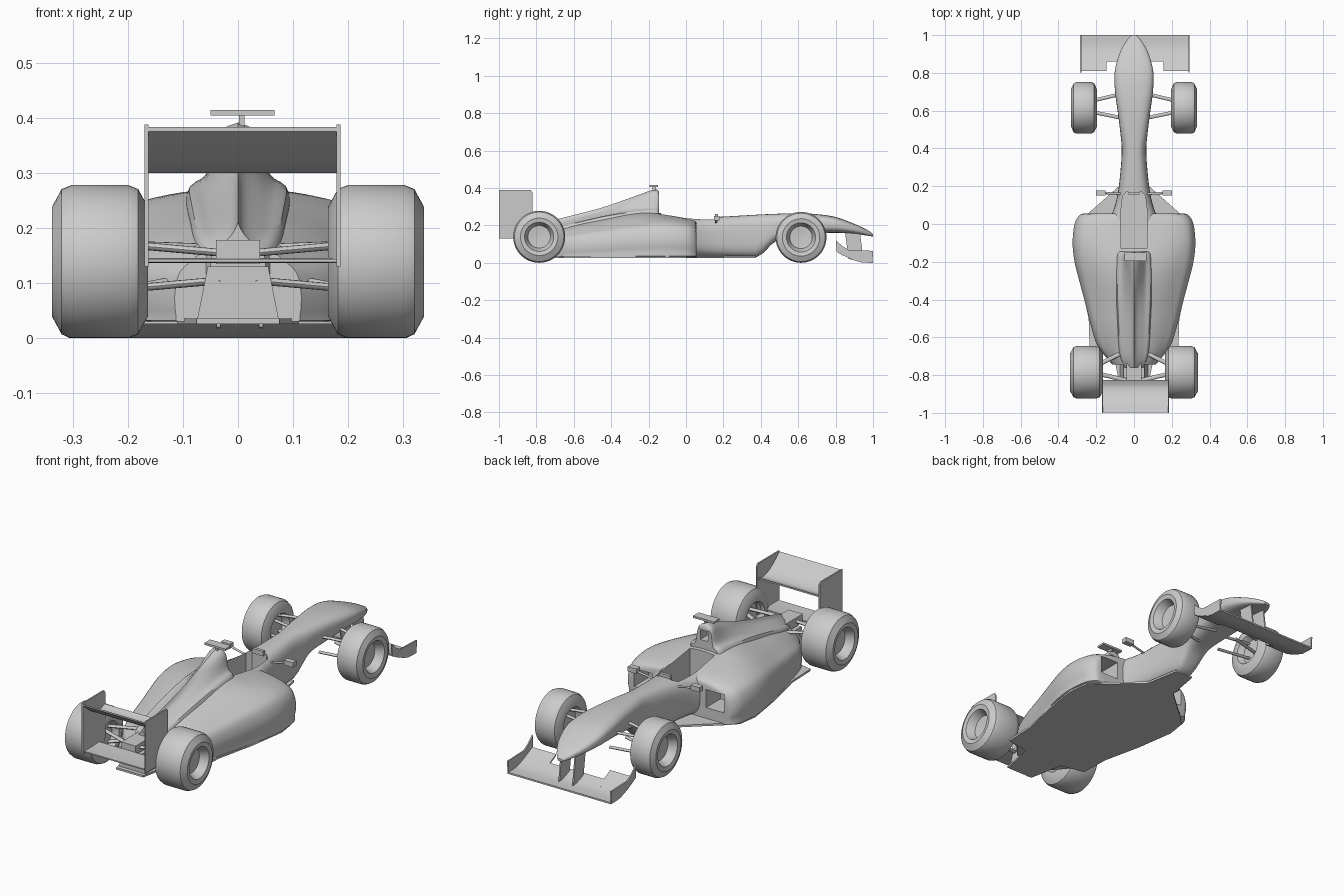
import bpy, bmesh, math
from mathutils import Vector

if "Cube" in bpy.data.objects:
    bpy.data.objects.remove(bpy.data.objects["Cube"])

grey = bpy.data.materials.new("light_grey")
grey.use_nodes = True
grey.diffuse_color = (0.6, 0.6, 0.6, 1)
grey.node_tree.nodes["Principled BSDF"].inputs["Base Color"].default_value = (0.6, 0.6, 0.6, 1)
parts = []


def finish(name, bm):
    """Turn a bmesh into a scene object with outward normals."""
    bmesh.ops.recalc_face_normals(bm, faces=bm.faces)
    mesh = bpy.data.meshes.new(name)
    bm.to_mesh(mesh)
    bm.free()
    mesh.materials.append(grey)
    obj = bpy.data.objects.new(name, mesh)
    bpy.context.collection.objects.link(obj)
    parts.append(obj)
    return obj


def spline(rows, steps):
    """Smooth rows of values without overshooting any of them."""
    out = []
    for i in range(len(rows) - 1):
        quad = rows[max(i - 1, 0)], rows[i], rows[i + 1], rows[min(i + 2, len(rows) - 1)]
        for k in range(steps):
            t = k / steps
            row = []
            for a, b, c, d in zip(*quad):
                v = b + t * (c - a + t * (2 * a - 5 * b + 4 * c - d + t * (3 * (b - c) + d - a))) / 2
                row.append(min(max(v, min(b, c)), max(b, c)))
            out.append(row)
    return out + [list(rows[-1])]


def loft(name, rings, caps=True):
    bm = bmesh.new()
    loops = [[bm.verts.new(p) for p in ring] for ring in rings]
    n = len(loops[0])
    for a, b in zip(loops, loops[1:]):
        for i in range(n):
            j = (i + 1) % n
            bm.faces.new((a[i], a[j], b[j], b[i]))
    if caps:
        bm.faces.new(loops[0])
        bm.faces.new(loops[-1])
    return finish(name, bm)


def mirrored_ring(y, half):
    """Closed section from a half profile running bottom centre to top centre."""
    half = spline(half, 4)
    return [(x, y, z) for x, z in half] + [(-x, y, z) for x, z in half[-2:0:-1]]


def prism(name, outline, axis, lo, hi):
    """Extrude a (y, z) outline along x or an (x, y) outline along z."""
    place = (lambda p, d: (d, *p)) if axis == "x" else (lambda p, d: (*p, d))
    return loft(name, [[place(p, d) for p in outline] for d in (lo, hi)])


def sheet(name, path, thick, lo, hi):
    path = spline(path, 5)
    return prism(name, path + [(y, z + thick) for y, z in reversed(path)], "x", lo, hi)


def box(name, x0, x1, y0, y1, z0, z1):
    return prism(name, [(x0, y0), (x1, y0), (x1, y1), (x0, y1)], "z", z0, z1)


def rod(name, a, b, r):
    a, b = Vector(a), Vector(b)
    side = (b - a).cross(Vector((0, 0, 1))).normalized()
    up = side.cross(b - a).normalized()
    angles = [math.tau * i / 12 for i in range(12)]
    return loft(name, [[p + side * r * 1.6 * math.cos(t) + up * r * math.sin(t) for t in angles]
                       for p in (a, b)])


def cut(obj, cutter):
    mod = obj.modifiers.new("cut", "BOOLEAN")
    mod.operation, mod.solver, mod.object = "DIFFERENCE", "EXACT", cutter
    bpy.context.view_layer.objects.active = obj
    bpy.ops.object.modifier_apply(modifier=mod.name)


def wheel(name, side, y, r, inner, outer):
    """Tyre with dished hubs, turned about the x axis."""
    w = outer - inner
    profile = [(inner + .03, .01), (inner + .03, .06), (inner, .075), (inner, .1),
               (inner + .1 * w, r * .95), (inner + .2 * w, r), (outer - .2 * w, r),
               (outer - .1 * w, r * .95), (outer, .1), (outer - .004, .078),
               (outer - .02, .07), (outer - .045, .06), (outer - .05, .01)]
    angles = [math.tau * i / 48 for i in range(48)]
    loft(name, [[(side * x, y + q * math.cos(t), r + q * math.sin(t)) for t in angles]
                for x, q in profile])


# Nose and tub: y, half width, bottom, top
tub_rows = [(1, .012, .14, .153), (.97, .04, .145, .175), (.9, .078, .155, .208),
            (.8, .103, .16, .245), (.7, .1, .155, .26), (.6, .087, .14, .265),
            (.48, .072, .115, .262), (.375, .065, .03, .257), (.2, .08, .03, .247),
            (.1, .1, .03, .243), (0, .13, .03, .243), (-.15, .12, .03, .268)]


def rounded(y, w, low, top):
    ring = []
    for i in range(40):
        c, s = math.cos(math.tau * i / 40), math.sin(math.tau * i / 40)
        ring.append((w * math.copysign(abs(c) ** .66, c), y,
                     (low + top) / 2 + (top - low) / 2 * math.copysign(abs(s) ** .66, s)))
    return ring


tub = loft("nose_and_tub", [rounded(*row) for row in spline(tub_rows, 4)])

# Sidepods: y, half width, shoulder height, centre height
pod_rows = [(.055, .27, .19, .215), (.045, .29, .205, .225), (0, .315, .22, .238),
            (-.1, .325, .232, .255), (-.2, .315, .228, .268), (-.3, .29, .215, .262),
            (-.42, .258, .195, .24), (-.55, .225, .175, .215), (-.65, .19, .155, .19),
            (-.745, .115, .14, .17)]
pods = loft("sidepods", [mirrored_ring(y, [
    (0, .03), (.92 * w, .03), (.98 * w, .3 * s), (w, .55 * s), (.94 * w, .82 * s),
    (.8 * w, .96 * s), (.55 * w, s * .45 + c * .55), (.25 * w, c), (0, c)])
    for y, w, s, c in spline(pod_rows, 4)])

# Engine cover and airbox: y, base half width, ridge half width, base height, ridge height
cover_rows = [(-.145, .08, .035, .255, .38), (-.17, .095, .035, .26, .392),
              (-.29, .1, .022, .255, .35), (-.46, .095, .015, .23, .292),
              (-.68, .08, .012, .18, .235), (-.76, .05, .01, .15, .21)]
cover = loft("engine_cover", [mirrored_ring(y, [
    (0, .1), (b, .1), (b * .95, low), (b * .6, low * .7 + top * .3), (t, top - .02), (0, top)])
    for y, b, t, low, top in spline(cover_rows, 4)])

# Openings: cockpit, sidepod inlets, airbox inlet
cockpit = prism("cockpit_cutter", [(-.068, -.13), (.068, -.13), (.072, .05), (.06, .15),
                                   (.04, .17), (-.04, .17), (-.06, .15), (-.072, .05)], "z", .1, .5)
inlets = [box("inlet_cutter", s * .15, s * .25, -.06, .1, .09, .18) for s in (1, -1)]
airbox = box("airbox_cutter", -.022, .022, -.2, -.1, .31, .36)
cut(tub, cockpit)
for cutter in [cockpit] + inlets:
    cut(pods, cutter)
cut(cover, airbox)
for cutter in [cockpit, airbox] + inlets:
    parts.remove(cutter)
    bpy.data.objects.remove(cutter)

# Floor, tail structure, windscreen, camera bar
edge = [(.05, .375), (.08, .2), (.17, .12), (.25, .05), (.3, 0), (.315, -.1), (.285, -.3),
        (.24, -.5), (.235, -.655), (.11, -.68), (.075, -.86)]
prism("floor", edge + [(-x, y) for x, y in reversed(edge)], "z", .026, .036)
loft("gearbox", [[(-.075, y, .03), (.075, y, .03), (.055, y, .13), (-.055, y, .13)]
                 for y in (-.7, -.84)])
box("tail_box", -.04, .04, -.87, -.7, .135, .178)
box("windscreen", -.03, .03, .155, .17, .235, .26)
box("camera_stem", .002, .012, -.18, -.16, .385, .407)
box("camera_bar", -.05, .066, -.195, -.15, .405, .415)

# Front wing
wing = [(1, 0), (.93, .004), (.86, .03), (.81, .055)]
sheet("front_wing_centre", wing[:3], .008, -.16, .17)
fence = [(.997, .002), (.93, .004), (.86, .03), (.805, .06), (.802, .12), (.835, .09),
         (.87, .068), (1, .064)]
for s, label in ((1, "left"), (-1, "right")):
    sheet("front_wing_" + label, wing, .008, .005 + s * .15, .005 + s * .288)
    prism("front_fence_" + label, fence, "x", .005 + s * .283, .005 + s * .29)
    prism("nose_pylon_" + label, [(.95, .006), (.87, .02), (.85, .165), (.93, .165)],
          "x", .003 + s * .035, .003 + s * .042)

    # Rear wing endplates
    prism("rear_endplate_" + label, [(-1, .13), (-.83, .13), (-.82, .15), (-.82, .375),
                                     (-.83, .388), (-1, .388)], "x", .008 + s * .171, .008 + s * .178)

    # Wheels and suspension
    wheel("rear_wheel_" + label, s, -.785, .139, .164, .338)
    wheel("front_wheel_" + label, s, .615, .136, .197, .333)
    for z in (.105, .185):
        rod("front_arm_" + label, (s * .06, .69, z + .005), (s * .23, .65, z), .006)
        rod("front_arm_" + label, (s * .06, .56, z + .005), (s * .23, .595, z), .006)
    for z, drop in ((.165, 0), (.115, .03)):
        rod("rear_arm_" + label, (s * .03, -.83, z - .01), (s * .2, -.79, z + .005 - drop), .007)
        rod("rear_arm_" + label, (s * .06, -.68, z), (s * .2, -.75, z + .005 - drop), .007)

    # Mirrors
    box("mirror_" + label, s * .15, s * .2, .15, .178, .226, .25)
    rod("mirror_stalk_" + label, (s * .07, .16, .215), (s * .17, .165, .235), .004)

# Rear wing planes
sheet("rear_wing", [(-.825, .312), (-.87, .3), (-.93, .322), (-.999, .376)], .008, -.165, .181)
sheet("rear_beam", [(-.87, .14), (-.93, .137), (-.99, .138)], .006, -.165, .181)

# Smooth the curved panels and keep real edges crisp
bpy.ops.object.select_all(action="DESELECT")
for obj in parts:
    obj.select_set(True)
bpy.context.view_layer.objects.active = parts[0]
bpy.ops.object.shade_smooth_by_angle(angle=math.radians(35))
